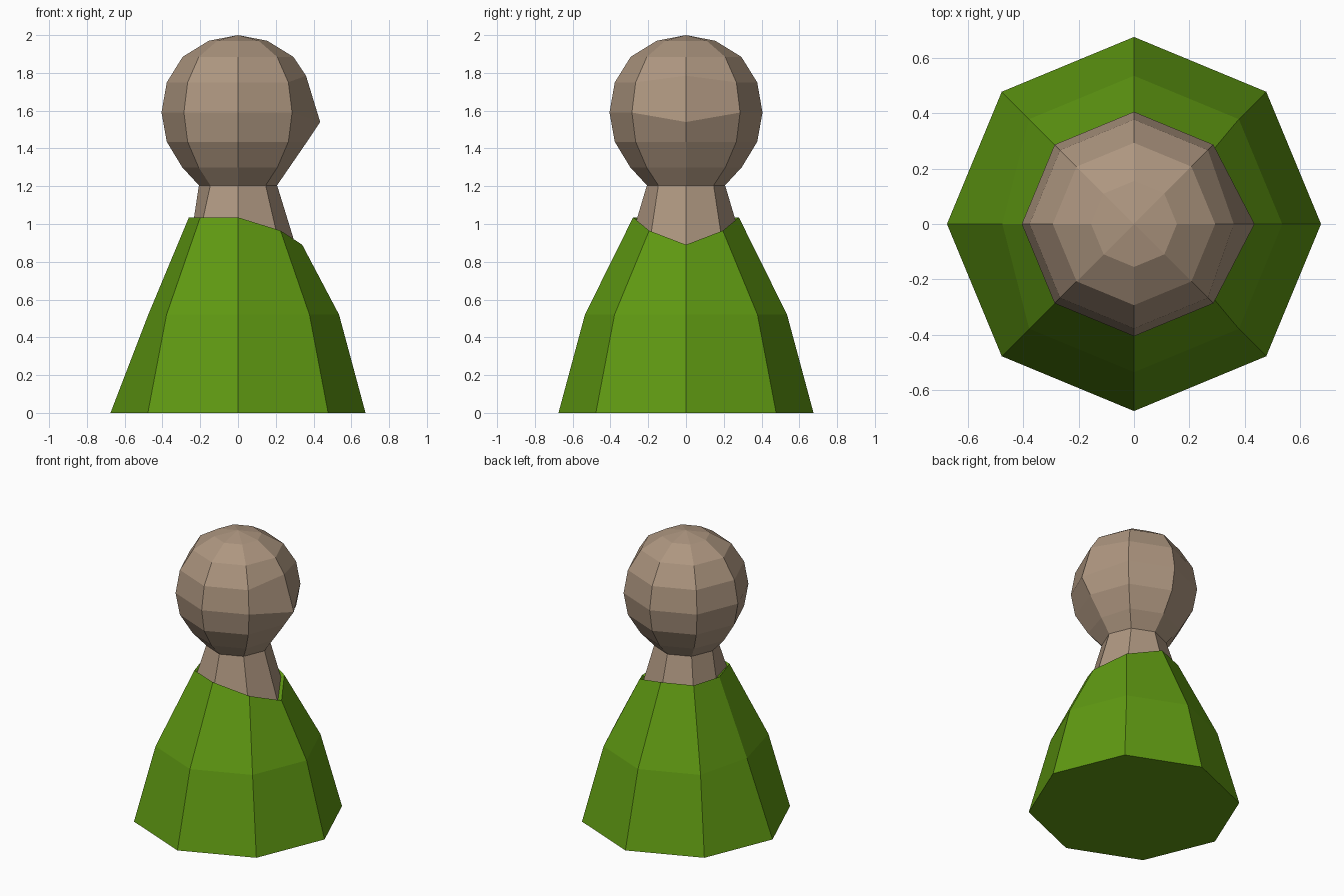
import bpy, bmesh
from math import sin, cos, pi

SIDES = 8


def material(name, colour):
    mat = bpy.data.materials.new(name)
    mat.use_nodes = True
    mat.diffuse_color = (*colour, 1)
    mat.node_tree.nodes["Principled BSDF"].inputs["Base Color"].default_value = (*colour, 1)
    return mat


def ring(radius, z, left=None, right=None):
    """Octagon of points; the left (+x) and right (-x) corners may be moved."""
    pts = [(radius * cos(2 * pi * i / SIDES), radius * sin(2 * pi * i / SIDES), z)
           for i in range(SIDES)]
    if left:
        pts[0] = (left[0], 0, left[1])
    if right:
        pts[SIDES // 2] = (-right[0], 0, right[1])
    return pts


def mirrored_ring(half):
    """Octagon from five points running from +x round to -x, mirrored in y."""
    return half + [(x, -y, z) for x, y, z in half[-2:0:-1]]


def loft(name, rings, mat, tip=None, base=False):
    bm = bmesh.new()
    loops = [[bm.verts.new(p) for p in r] for r in rings]
    for low, high in zip(loops, loops[1:]):
        for i in range(SIDES):
            j = (i + 1) % SIDES
            bm.faces.new((low[i], low[j], high[j], high[i]))
    if tip:
        top = bm.verts.new(tip)
        for i in range(SIDES):
            bm.faces.new((loops[-1][i], loops[-1][(i + 1) % SIDES], top))
    if base:
        bm.faces.new(loops[0][::-1])
    mesh = bpy.data.meshes.new(name)
    bm.to_mesh(mesh)
    bm.free()
    mesh.materials.append(mat)
    obj = bpy.data.objects.new(name, mesh)
    bpy.context.collection.objects.link(obj)
    return obj


cube = bpy.data.objects.get("Cube")
if cube:
    bpy.data.objects.remove(cube)

skin = material("warm_skin", (0.42, 0.305, 0.215))
green = material("leaf_green", (0.115, 0.32, 0.006))

# Flared robe with a collar that dips on one side and a thin inner lip
collar = [(0.34, 0, 0.89), (0.225, 0.195, 0.965), (0, 0.28, 1.035),
          (-0.2, 0.2, 1.035), (-0.26, 0, 1.035)]
neck_base = [(0.31, 0, 0.87), (0.205, 0.185, 0.95), (0, 0.262, 1.02),
             (-0.187, 0.187, 1.02), (-0.235, 0, 1.02)]
loft("robe", [ring(0.675, 0), ring(0.535, 0.52, right=(0.475, 0.52)),
              mirrored_ring(collar), mirrored_ring(neck_base)], green, base=True)

# Neck
throat = ring(0.207, 1.205)
loft("neck", [mirrored_ring(neck_base), throat], skin)

# Faceted head, drawn out to a slight point on one side
loft("head", [throat,
              ring(0.295, 1.3, left=(0.272, 1.3)),
              ring(0.377, 1.435, left=(0.365, 1.435)),
              ring(0.405, 1.59, left=(0.435, 1.54)),
              ring(0.377, 1.75, left=(0.36, 1.785)),
              ring(0.293, 1.885),
              ring(0.155, 1.97)], skin, tip=(0, 0, 2))
